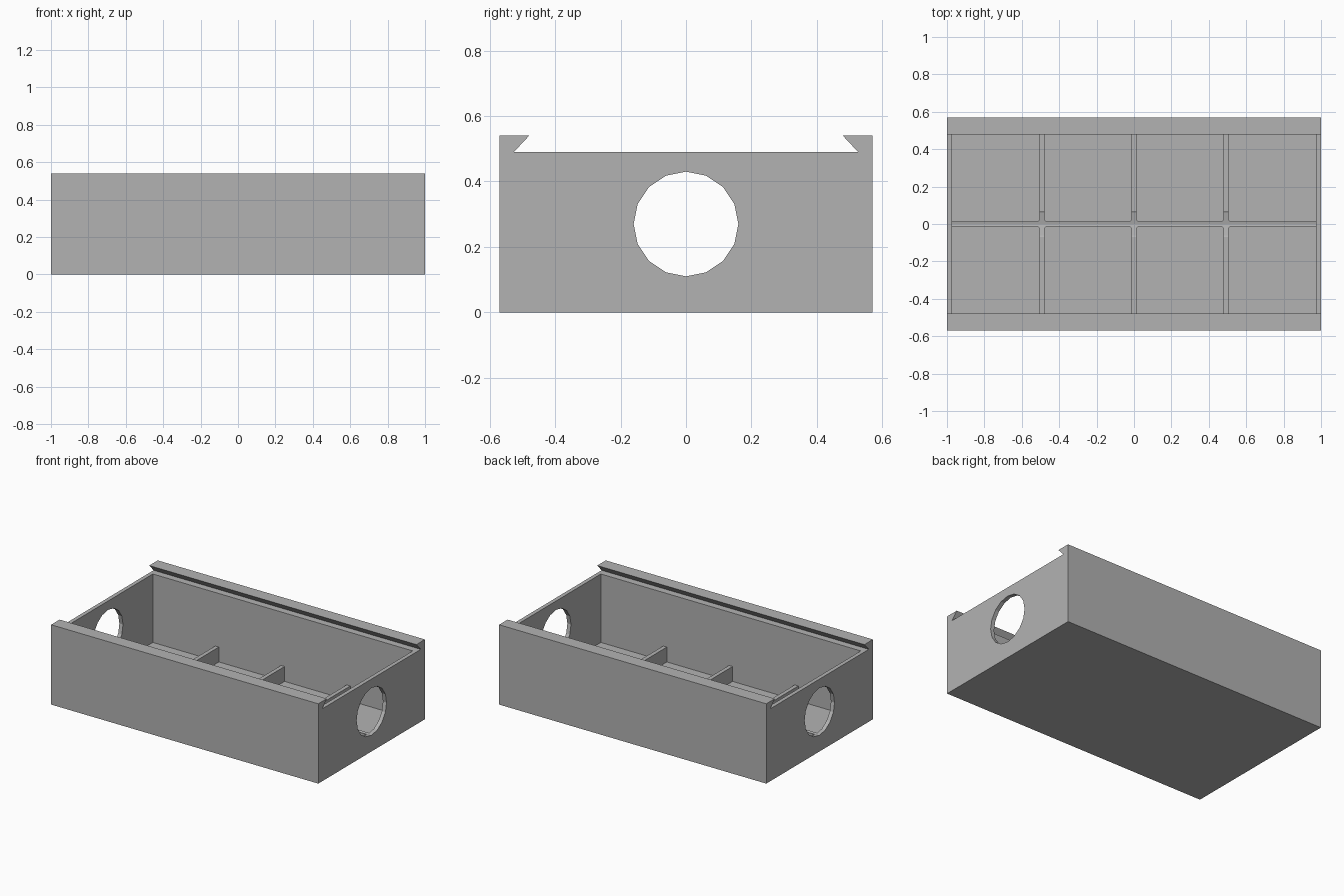
import bpy
import bmesh
from math import radians
from mathutils import Matrix

if "Cube" in bpy.data.objects:
    bpy.data.objects.remove(bpy.data.objects["Cube"], do_unlink=True)

HALF_X, HALF_Y = 1.0, 0.57       # outer half sizes
RIM, TOP = 0.49, 0.54            # end wall height, rail height
WALL = 0.027                     # end walls, floor and dividers
INNER_X, INNER_Y = HALF_X - WALL, 0.479
HOLE_Z, HOLE_R = 0.27, 0.16
DIVIDER_TOP = 0.128

grey = bpy.data.materials.new("plain grey")
grey.use_nodes = True
grey.diffuse_color = (0.448, 0.448, 0.448, 1)
grey.node_tree.nodes["Principled BSDF"].inputs["Base Color"].default_value = grey.diffuse_color


def finish(name, bm):
    bmesh.ops.recalc_face_normals(bm, faces=bm.faces)
    mesh = bpy.data.meshes.new(name)
    bm.to_mesh(mesh)
    bm.free()
    mesh.materials.append(grey)
    obj = bpy.data.objects.new(name, mesh)
    bpy.context.collection.objects.link(obj)
    return obj


def box(name, hx, hy, z0, z1, x=0, turn=0):
    bm = bmesh.new()
    place = (Matrix.Translation((x, 0, (z0 + z1) / 2))
             @ Matrix.Rotation(radians(turn), 4, 'Z')
             @ Matrix.Diagonal((2 * hx, 2 * hy, z1 - z0, 1)))
    bmesh.ops.create_cube(bm, size=1, matrix=place)
    return finish(name, bm)


def extrude_along_x(name, profile, half):
    bm = bmesh.new()
    face = bm.faces.new([bm.verts.new((-half, y, z)) for y, z in profile])
    new = bmesh.ops.extrude_face_region(bm, geom=[face])["geom"]
    bmesh.ops.translate(bm, vec=(2 * half, 0, 0),
                        verts=[v for v in new if isinstance(v, bmesh.types.BMVert)])
    return finish(name, bm)


def combine(target, other, operation):
    mod = target.modifiers.new("combine", 'BOOLEAN')
    mod.operation, mod.solver, mod.object = operation, 'EXACT', other
    bpy.context.view_layer.objects.active = target
    bpy.ops.object.modifier_apply(modifier=mod.name)
    bpy.data.objects.remove(other, do_unlink=True)


def cut_hole(target):
    # sixteen-sided bore running the full length
    bm = bmesh.new()
    bmesh.ops.create_cone(bm, cap_ends=True, segments=16, radius1=HOLE_R,
                          radius2=HOLE_R, depth=3,
                          matrix=Matrix.Translation((0, 0, HOLE_Z))
                          @ Matrix.Rotation(radians(90), 4, 'Y'))
    combine(target, finish("bore_cutter", bm), 'DIFFERENCE')


# Tray: outer profile with undercut rails for a sliding lid, then hollowed
right_half = [(HALF_Y, 0), (HALF_Y, TOP), (INNER_Y, TOP), (0.526, RIM)]
profile = right_half + [(-y, z) for y, z in reversed(right_half)]
tray = extrude_along_x("tray", profile, HALF_X)
combine(tray, box("cavity_cutter", INNER_X, INNER_Y, WALL, RIM + 0.02), 'DIFFERENCE')
cut_hole(tray)

# Low dividers: one lengthwise, three across, with chamfered crossings
dividers = box("dividers", INNER_X, WALL / 2, WALL - 0.01, DIVIDER_TOP)
for x in (-0.492, 0, 0.492):
    combine(dividers, box("cross", WALL / 2, INNER_Y, WALL - 0.01, DIVIDER_TOP, x), 'UNION')
    combine(dividers, box("crossing", 0.026, 0.026, WALL - 0.01, DIVIDER_TOP, x, 45), 'UNION')
cut_hole(dividers)
